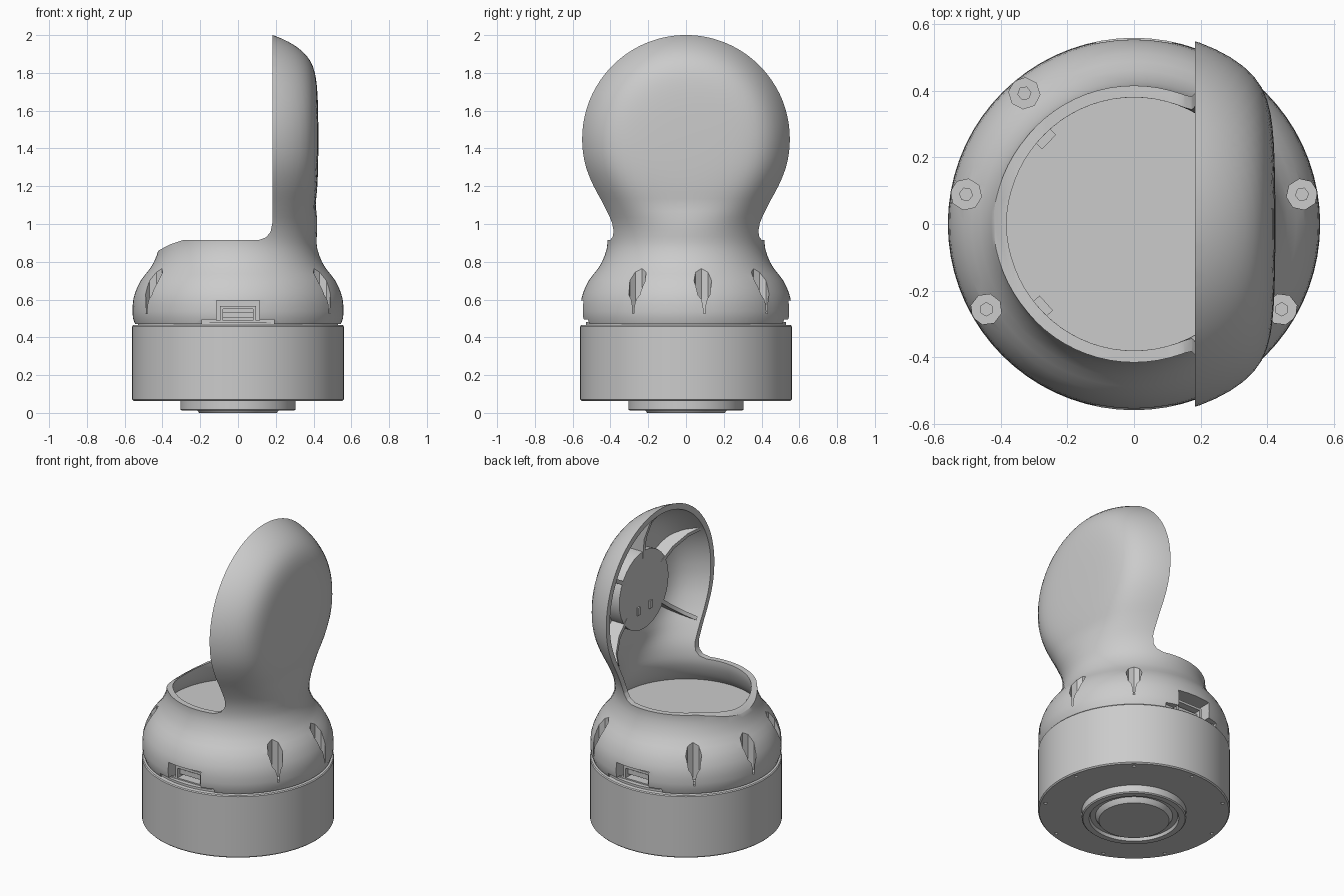
import bpy, bmesh, math
from math import sin, cos, pi, sqrt, radians
from mathutils import Matrix

if "Cube" in bpy.data.objects:
    bpy.data.objects.remove(bpy.data.objects["Cube"])

grey = bpy.data.materials.new("plain grey")
grey.diffuse_color = (0.6, 0.6, 0.6, 1)
grey.use_nodes = True
grey.node_tree.nodes["Principled BSDF"].inputs["Base Color"].default_value = grey.diffuse_color


def obj(name, bm):
    bmesh.ops.recalc_face_normals(bm, faces=bm.faces)
    me = bpy.data.meshes.new(name)
    bm.to_mesh(me)
    bm.free()
    me.materials.append(grey)
    o = bpy.data.objects.new(name, me)
    bpy.context.collection.objects.link(o)
    return o


def loft(name, rings):
    """Closed skin through rings of equal length, capped at both ends."""
    bm = bmesh.new()
    vs = [[bm.verts.new(p) for p in r] for r in rings]
    n = len(vs[0])
    for a, b in zip(vs, vs[1:]):
        for i in range(n):
            j = (i + 1) % n
            bm.faces.new((a[i], a[j], b[j], b[i]))
    bm.faces.new(vs[0][::-1])
    bm.faces.new(vs[-1])
    return obj(name, bm)


def turned(name, prof, n=64):
    return loft(name, [[(r * cos(2 * pi * i / n), r * sin(2 * pi * i / n), z)
                        for i in range(n)] for r, z in prof])


def box(name, x0, x1, y0, y1, z0, z1, rot=0):
    o = loft(name, [[(x0, y0, z), (x1, y0, z), (x1, y1, z), (x0, y1, z)] for z in (z0, z1)])
    o.data.transform(Matrix.Rotation(rot, 4, 'Z'))
    return o


def post(name, r, z0, z1, n, rad, ang):
    o = turned(name, [(r, z0), (r, z1)], n)
    o.data.transform(Matrix.Rotation(ang, 4, 'Z') @ Matrix.Translation((rad, 0, 0)))
    return o


def cut(target, cutter):
    cutter.hide_render = True
    m = target.modifiers.new("cut", 'BOOLEAN')
    m.operation, m.solver, m.object = 'DIFFERENCE', 'EXACT', cutter
    bpy.context.view_layer.objects.active = target
    bpy.ops.object.modifier_apply(modifier=m.name)
    bpy.data.objects.remove(cutter)


# Body outline: (height, radius), a dome, a neck and the start of a round head
OUT = [(.47, .545), (.5, .556), (.56, .558), (.62, .55), (.7, .515), (.78, .455), (.86, .422),
       (.92, .416), (1.0, .43), (1.1, .472), (1.2, .522), (1.3, .56), (1.4, .578), (1.5, .578)]
HEAD_Z, HEAD_R = 1.45, .58


def radius(z, t):
    if z >= 1.4:
        return sqrt(max((HEAD_R - t) ** 2 - (z - HEAD_Z) ** 2, 1e-6))
    k = max(i for i in range(len(OUT) - 2) if OUT[i][0] <= z + 1e-9)

    def slope(i):
        a, b = OUT[max(i - 1, 0)], OUT[i + 1]
        return (b[1] - a[1]) / (b[0] - a[0])
    (z0, r0), (z1, r1) = OUT[k], OUT[k + 1]
    h = z1 - z0
    s = (z - z0) / h
    return ((2*s**3 - 3*s**2 + 1) * r0 + (s**3 - 2*s**2 + s) * h * slope(k)
            + (3*s**2 - 2*s**3) * r1 + (s**3 - s**2) * h * slope(k + 1)) - t


def body(name, z0, t, n=72):
    """Turned outline whose head is softly flattened at the back (+x)."""
    zs = [z0 + (1.4 - z0) * i / 28 for i in range(28)]
    a0 = math.asin(-.05 / (HEAD_R - t))
    zs += [HEAD_Z + (HEAD_R - t) * sin(a0 + (1.53 - a0) * i / 22) for i in range(23)]
    rings = []
    for z in zs:
        r = radius(z, t)
        w = min(max((z - .93) / .19, 0), 1)
        w = w * w * (3 - 2 * w)
        ring = []
        for i in range(n):
            x, y = r * cos(2 * pi * i / n), r * sin(2 * pi * i / n)
            if x > 0:
                x += w * (x / (1 + (x / (.43 - t)) ** 8) ** .125 - x)
            ring.append((x, y, z))
        rings.append(ring)
    return loft(name, rings)


# Upper housing: hollow, open at the front of the head
housing = body("upper_housing", .47, 0)
cut(housing, body("cavity", .75, .035))
opening = [(-1, .80), (-.46, .82), (-.42, .86), (-.36, .892), (-.29, .915), (.11, .915), (.15, .93),
           (.173, .96), (.183, 1.01), (.183, 2.5), (-1, 2.5)]
cut(housing, loft("opening", [[(x, y, z) for x, z in opening] for y in (-1, 1)]))

# Screw pockets around the dome
for a in (10, 50, 130, 170, 210, 330):
    cut(housing, post("pocket", .047, .525, .9, 8, .513, radians(a)))
    cut(housing, post("screw_hole", .02, .49, .6, 6, .513, radians(a)))

# Connector ports on the front and rear of the dome
for s in (-pi / 2, pi / 2):
    cut(housing, box("port", .43, .7, -.115, .115, .488, .595, s))
    cut(housing, box("notch", .50, .7, -.19, .19, .46, .495, s))
    box("port_shelf", .42, .50, -.095, .095, .55, .565, s)
    box("port_socket", .42, .475, -.08, .08, .505, .535, s)
    for y in (-.095, .08):
        box("port_bracket", .42, .50, y, y + .015, .488, .55, s)

# Base drum with a stepped foot and small screw holes underneath
base = turned("base_drum", [(.553, .063), (.56, .07), (.56, .458), (.555, .464), (.53, .466), (.53, .48)], 72)
for i in range(9):
    cut(base, post("base_hole", .011, 0, .09, 8, .525, radians(10 + 40 * i)))
foot = turned("foot", [(.205, 0), (.215, .012), (.225, .03), (.255, .03), (.262, .012),
                       (.298, .012), (.305, .018), (.305, .07)])

# Inside the hood: round back plate with radial ribs
plate = turned("back_plate", [(.25, .30), (.25, .405)], 32)
plate.data.transform(Matrix.Translation((0, 0, HEAD_Z)) @ Matrix.Rotation(pi / 2, 4, 'Y'))
rib = [(.2, .30), (.2, .41), (.37, .385), (.46, .29), (.505, .2), (.44, .25), (.33, .29)]
for a in (90, 30, 150, 218, 322):
    c, s = cos(radians(a)), sin(radians(a))
    loft("hood_rib", [[(x, r * c - e * s, HEAD_Z + r * s + e * c) for r, x in rib]
                      for e in (-.012, .012)])
for y in (-.06, .06):
    box("plate_tab", .29, .31, y - .012, y + .012, 1.31, 1.36)

# Small tabs on the bowl floor
for a in (136, 222):
    t = radians(a)
    box("floor_tab", .355, .39, -.03, .03, .74, .79, t)

# Smooth shading with sharp edges kept
bpy.ops.object.select_all(action='DESELECT')
for o in bpy.context.scene.objects:
    o.select_set(True)
bpy.context.view_layer.objects.active = housing
bpy.ops.object.shade_smooth_by_angle(angle=radians(32))
